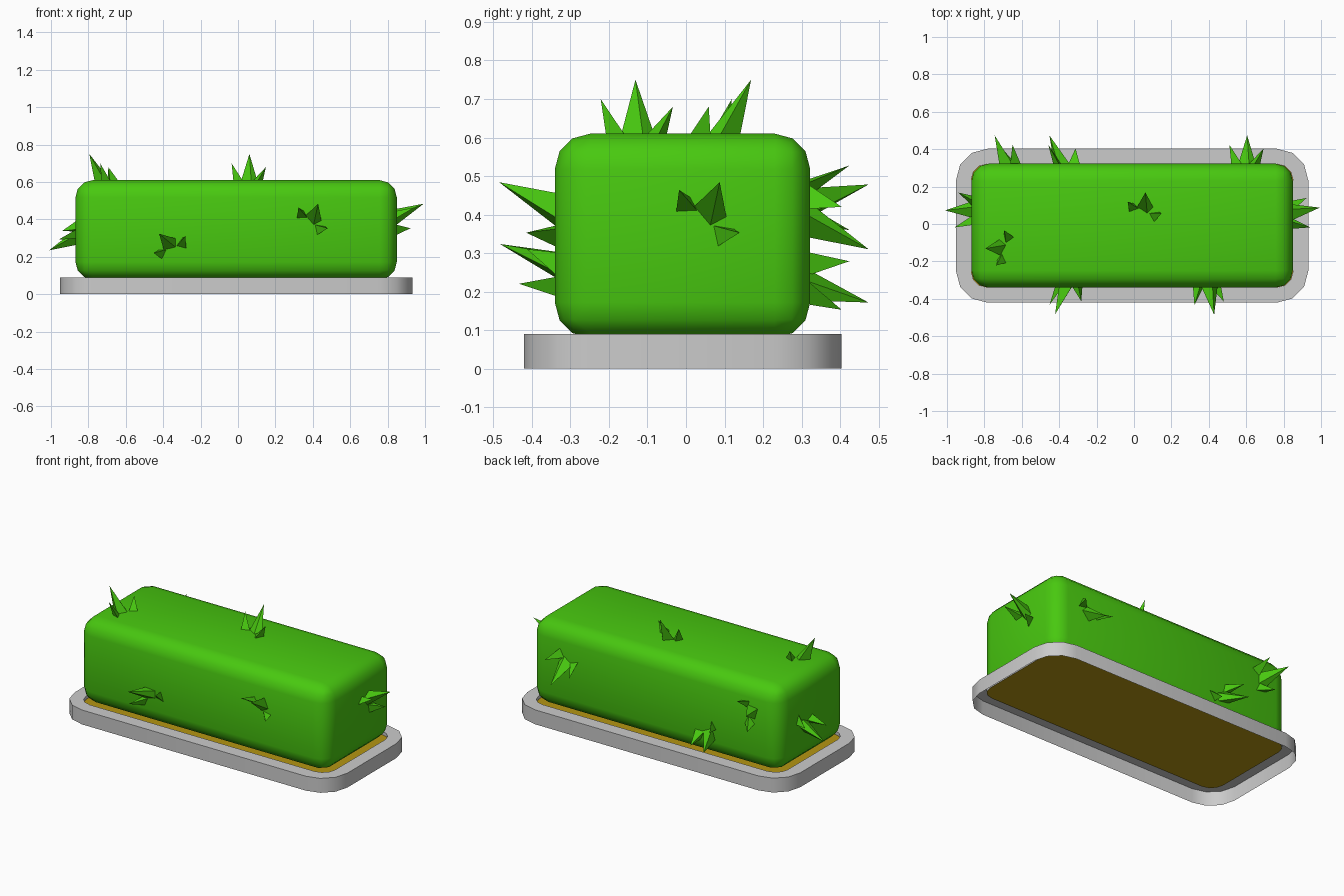
import bpy, bmesh
from math import sin, cos, pi, radians
from mathutils import Vector

if "Cube" in bpy.data.objects:
    bpy.data.objects.remove(bpy.data.objects["Cube"])

CX, CY = -0.010, -0.009          # centre of hedge and planter


def material(name, rgb):
    m = bpy.data.materials.new(name)
    m.diffuse_color = (*rgb, 1)
    m.use_nodes = True
    m.node_tree.nodes["Principled BSDF"].inputs["Base Color"].default_value = m.diffuse_color
    return m


GREEN = material("leaf_green", (0.065, 0.58, 0.005))
EARTH = material("earth", (0.46, 0.3, 0.006))


def finish(bm, name, mat=None, smooth=True, recalc=True):
    if recalc:
        bmesh.ops.recalc_face_normals(bm, faces=bm.faces[:])
    me = bpy.data.meshes.new(name)
    bm.to_mesh(me)
    bm.free()
    ob = bpy.data.objects.new(name, me)
    bpy.context.collection.objects.link(ob)
    if mat:
        me.materials.append(mat)
    if smooth:
        bpy.ops.object.select_all(action='DESELECT')
        ob.select_set(True)
        bpy.context.view_layer.objects.active = ob
        bpy.ops.object.shade_smooth_by_angle(angle=radians(40))
    return ob


def rounded_loop(bm, hx, hy, r, z, seg=3):
    """Ring of vertices around a rounded rectangle, counter-clockwise."""
    verts = []
    for k, (sx, sy) in enumerate([(1, 1), (-1, 1), (-1, -1), (1, -1)]):
        for i in range(seg + 1):
            a = (k + i / seg) * pi / 2
            verts.append(bm.verts.new((CX + sx * (hx - r) + r * cos(a),
                                       CY + sy * (hy - r) + r * sin(a), z)))
    return verts


# planter rim: thin shell of outer wall, top and short inner lip, open below
bm = bmesh.new()
loops = [rounded_loop(bm, 0.942, 0.412, 0.17, 0), rounded_loop(bm, 0.942, 0.412, 0.17, 0.09),
         rounded_loop(bm, 0.86, 0.33, 0.085, 0.09), rounded_loop(bm, 0.86, 0.33, 0.085, 0.068)]
for a, b in zip(loops, loops[1:]):
    n = len(a)
    for i in range(n):
        bm.faces.new((a[i], a[(i + 1) % n], b[(i + 1) % n], b[i]))
finish(bm, "planter_rim", recalc=False)

# soil sheet inside the rim
bm = bmesh.new()
bm.faces.new(rounded_loop(bm, 0.86, 0.33, 0.085, 0.07))
finish(bm, "soil", EARTH, recalc=False)

# hedge body: rounded box
bm = bmesh.new()
bmesh.ops.create_cube(bm, size=1)
for v in bm.verts:
    v.co = (CX + v.co.x * 1.718, CY + v.co.y * 0.663, 0.345 + v.co.z * 0.53)
bmesh.ops.bevel(bm, geom=bm.edges[:], offset=0.092, segments=3, profile=0.5, affect='EDGES')
finish(bm, "hedge_body", GREEN)

# one sprig = three leaning pointed leaves: (tip, base corners)
LEAVES = [((0.005, 0.105, 0.14), [(0.005, 0.075), (-0.042, 0.022), (0.015, -0.015), (0.05, 0.02)]),
          ((-0.09, 0.055, 0.09), [(-0.08, -0.005), (-0.025, 0.015), (-0.055, 0.045)]),
          ((0.093, -0.005, 0.07), [(0.045, -0.06), (0.016, -0.008), (0.075, 0.0)])]


def sprig(name, origin, right, up, turn):
    o, u, v = Vector(origin), Vector(right), Vector(up)
    n, t = u.cross(v), radians(turn)

    def place(x, y, h):
        return o + u * (x * cos(t) - y * sin(t)) + v * (x * sin(t) + y * cos(t)) + n * h

    bm = bmesh.new()
    for tip, base in LEAVES:
        top = bm.verts.new(place(*tip))
        ring = [bm.verts.new(place(x, y, -0.012)) for x, y in base]
        bm.faces.new(ring)
        for i, a in enumerate(ring):
            bm.faces.new((a, ring[(i + 1) % len(ring)], top))
    finish(bm, name, GREEN, smooth=False)


X, Y, Z = (1, 0, 0), (0, 1, 0), (0, 0, 1)
NX, NY = (-1, 0, 0), (0, -1, 0)
sprig("sprig_top_left", (-0.69, -0.127, 0.61), X, Y, 95)
sprig("sprig_top_middle", (0.056, 0.064, 0.61), X, Y, 0)
sprig("sprig_front_left", (-0.35, -0.343, 0.247), X, Z, 46)
sprig("sprig_front_right", (0.393, -0.345, 0.385), X, Z, -17)
sprig("sprig_right", (0.853, 0.052, 0.385), Y, Z, -17)
sprig("sprig_left", (-0.87, 0.075, 0.34), NY, Z, 184)
sprig("sprig_back_right", (0.6, 0.334, 0.415), NX, Z, 180)
sprig("sprig_back_left", (-0.656, 0.334, 0.422), NX, Z, -55)
sprig("sprig_back_low", (-0.365, 0.334, 0.23), NX, Z, -121)
